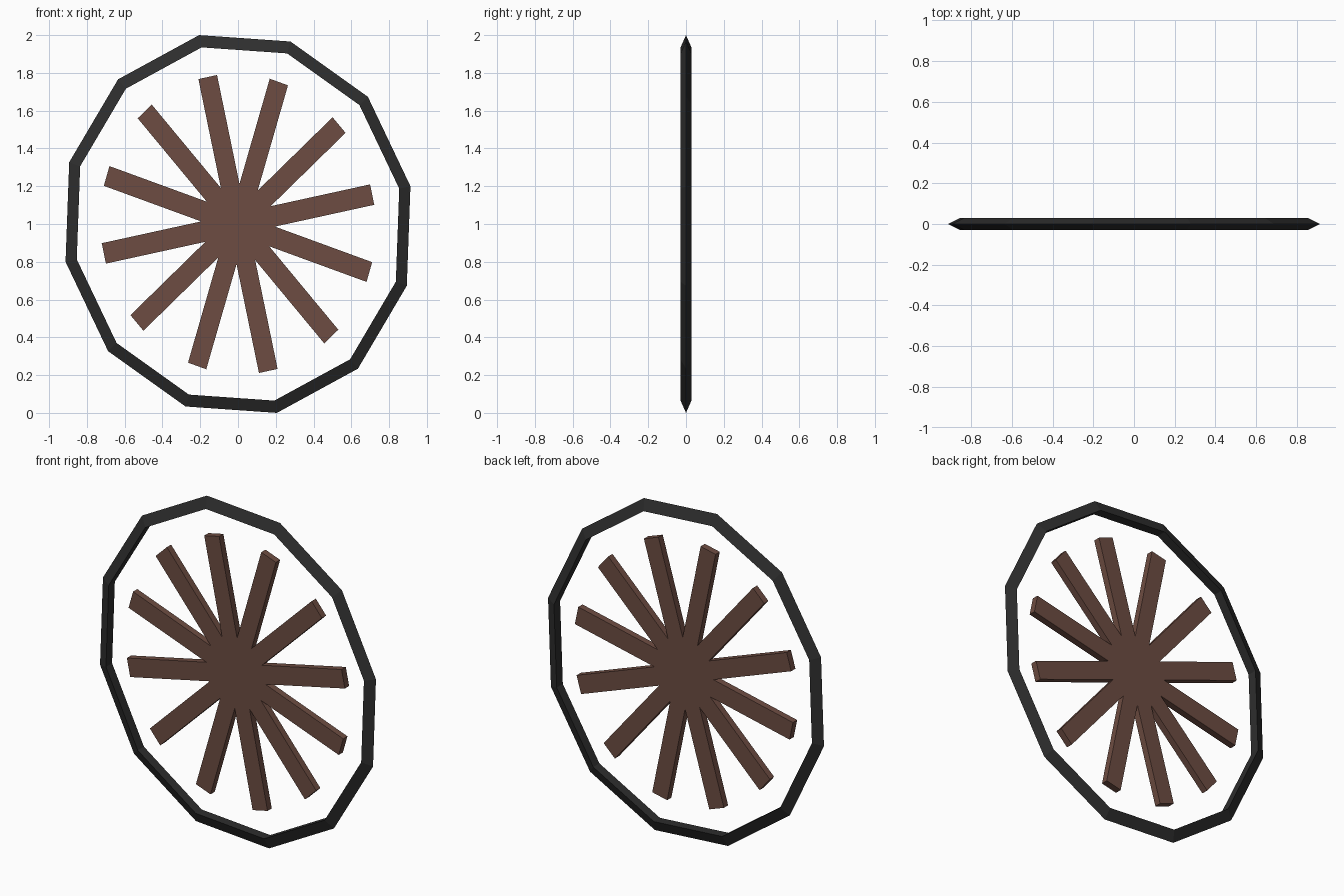
import bpy
import bmesh
from math import cos, sin, tan, pi

cube = bpy.data.objects.get("Cube")
if cube:
    bpy.data.objects.remove(cube, do_unlink=True)

SIDES = 12
STEP = 2 * pi / SIDES
AXIS_A = (0.913, 0.2)     # image of the unit x axis on the slightly oval wheel
AXIS_B = (-0.206, 1.0)    # image of the unit z axis


def place(u, v, y):
    """Map a point of the round wheel plan onto the oval, standing upright."""
    return (u * AXIS_A[0] + v * AXIS_B[0], y, 1 + u * AXIS_A[1] + v * AXIS_B[1])


def polar(r, angle, side=0.0):
    """Plan point at radius r along a direction, shifted sideways."""
    return (r * cos(angle) - side * sin(angle), r * sin(angle) + side * cos(angle))


def make_material(name, rgb):
    mat = bpy.data.materials.new(name)
    mat.use_nodes = True
    mat.diffuse_color = (*rgb, 1)
    mat.node_tree.nodes["Principled BSDF"].inputs["Base Color"].default_value = (*rgb, 1)
    return mat


def finish(name, bm, mat):
    bmesh.ops.recalc_face_normals(bm, faces=bm.faces)
    mesh = bpy.data.meshes.new(name)
    bm.to_mesh(mesh)
    bm.free()
    mesh.materials.append(mat)
    obj = bpy.data.objects.new(name, mesh)
    bpy.context.collection.objects.link(obj)


# Rim: twelve-sided ring with a triangular section pointing outwards
bm = bmesh.new()
section = [(1.0, 0.0), (0.935, 0.029), (0.935, -0.029)]
rings = [[bm.verts.new(place(*polar(r, k * STEP), y)) for r, y in section]
         for k in range(SIDES)]
for k in range(SIDES):
    a, b = rings[k], rings[(k + 1) % SIDES]
    for i in range(3):
        j = (i + 1) % 3
        bm.faces.new((a[i], a[j], b[j], b[i]))
finish("wheel_rim", bm, make_material("dark rubber", (0.027, 0.027, 0.027)))

# Spokes: twelve straight planks merging at the centre, as one star plate
HALF_WIDTH, LENGTH, HALF_DEPTH = 0.054, 0.778, 0.02
valley = HALF_WIDTH / sin(STEP / 2)
outline = []
for k in range(SIDES):
    angle = k * STEP
    outline += [polar(LENGTH, angle, -HALF_WIDTH), polar(LENGTH, angle, HALF_WIDTH),
                polar(valley, angle + STEP / 2)]

bm = bmesh.new()
layers = []
for y in (-HALF_DEPTH, HALF_DEPTH):
    ring = [bm.verts.new(place(u, v, y)) for u, v in outline]
    hub = bm.verts.new(place(0, 0, y))
    layers.append(ring)
    for k in range(SIDES):
        before, p, q, after = (ring[3 * k - 1], ring[3 * k], ring[3 * k + 1], ring[3 * k + 2])
        bm.faces.new((before, p, q, after))
        bm.faces.new((hub, before, after))
front, back = layers
for i in range(len(outline)):
    bm.faces.new((front[i - 1], front[i], back[i], back[i - 1]))
finish("wheel_spokes", bm, make_material("brown wood", (0.153, 0.073, 0.054)))
